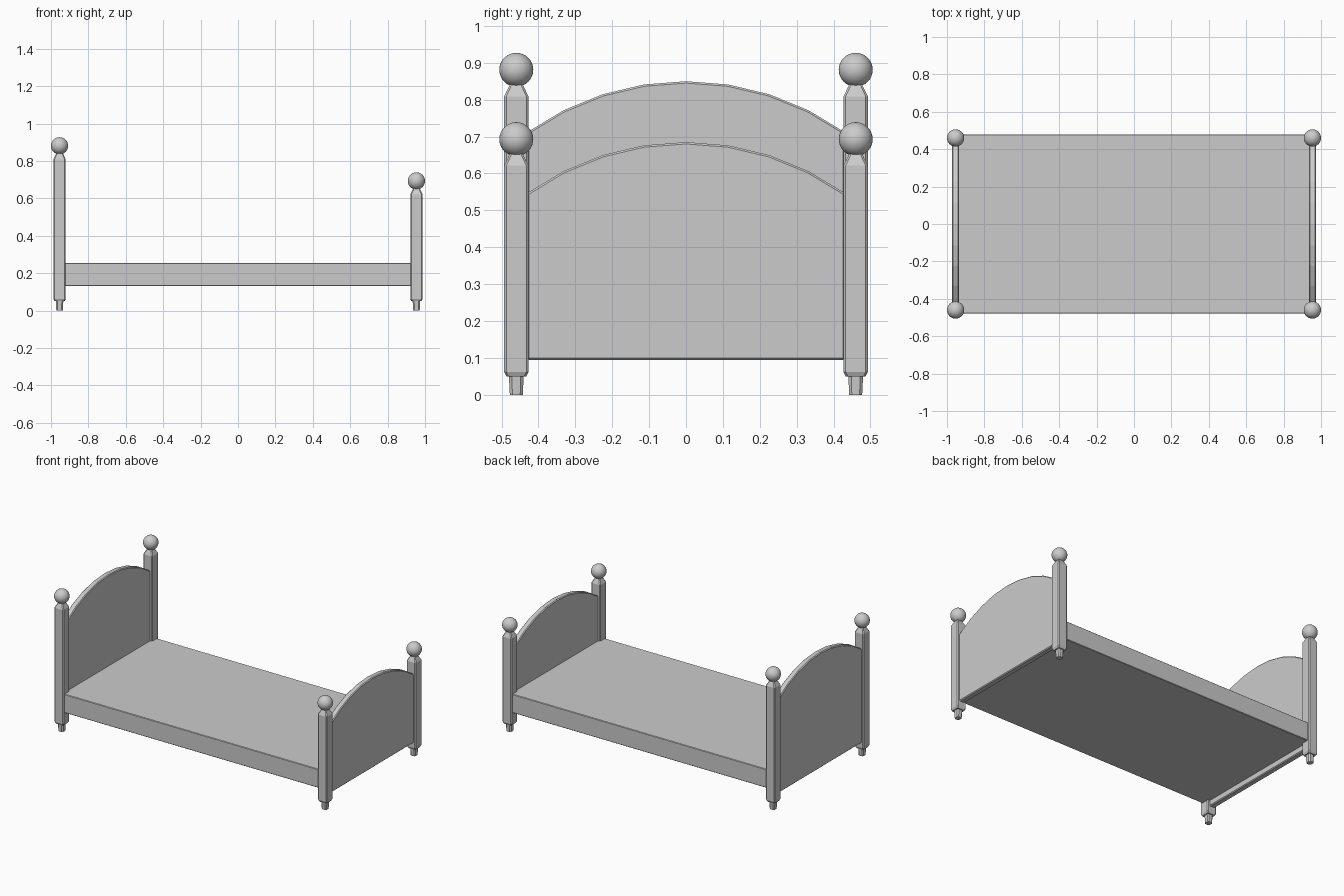
import bpy, bmesh
from math import sin, cos, asin, sqrt

if "Cube" in bpy.data.objects:
    bpy.data.objects.remove(bpy.data.objects["Cube"])

PX, PY = 0.954, 0.460      # post centres


def finish(name, bm, bevel=0.0, smooth=False):
    bmesh.ops.recalc_face_normals(bm, faces=bm.faces[:])
    mesh = bpy.data.meshes.new(name)
    bm.to_mesh(mesh)
    bm.free()
    ob = bpy.data.objects.new(name, mesh)
    bpy.context.collection.objects.link(ob)
    if smooth:
        for p in mesh.polygons:
            p.use_smooth = True
    if bevel:
        m = ob.modifiers.new("edge_bevel", 'BEVEL')
        m.width = bevel
        m.segments = 1
        m.limit_method = 'ANGLE'
        m.angle_limit = 0.9
    return ob


def ring(bm, x, y, z, h, c):
    # square of half width h with corners cut by c
    k = h - c
    pts = [(h, -k), (h, k), (k, h), (-k, h), (-h, k), (-h, -k), (-k, -h), (k, -h)]
    return [bm.verts.new((x + a, y + b, z)) for a, b in pts]


def post(name, x, y, ball_z):
    # square post with tapered foot and neck: (z, half width, corner cut)
    sh = ball_z - 0.072
    profile = [(0, 0.0175, 0.007), (0.05, 0.020, 0.008), (0.05, 0.027, 0.006),
               (0.062, 0.033, 0.006), (sh, 0.033, 0.006), (sh + 0.035, 0.016, 0.005)]
    bm = bmesh.new()
    rings = [ring(bm, x, y, *p) for p in profile]
    for a, b in zip(rings, rings[1:]):
        for i in range(8):
            j = (i + 1) % 8
            bm.faces.new((a[i], a[j], b[j], b[i]))
    bm.faces.new(rings[0][::-1])
    bm.faces.new(rings[-1])
    finish(name, bm)


def ball(name, x, y, z):
    bm = bmesh.new()
    bmesh.ops.create_uvsphere(bm, u_segments=32, v_segments=16, radius=0.046)
    bmesh.ops.translate(bm, verts=bm.verts[:], vec=(x, y, z))
    finish(name, bm, smooth=True)


def board(name, x, top):
    # arched panel, eight segments across the arch
    w, rise, n = 0.43, 0.138, 8
    r = (w * w + rise * rise) / (2 * rise)
    a = asin(w / r)
    pts = [(-w, 0.095), (w, 0.095)]
    for i in range(n + 1):
        t = a * (1 - 2 * i / n)
        pts.append((r * sin(t), top - r + r * cos(t)))
    bm = bmesh.new()
    f = bm.faces.new([bm.verts.new((x - 0.019, y, z)) for y, z in pts])
    ext = bmesh.ops.extrude_face_region(bm, geom=[f])
    vs = [v for v in ext['geom'] if isinstance(v, bmesh.types.BMVert)]
    bmesh.ops.translate(bm, verts=vs, vec=(0.038, 0, 0))
    finish(name, bm, bevel=0.005)


# headboard at -x, lower footboard at +x
for label, sx, ball_z, top in (("head", -1, 0.881, 0.850), ("foot", 1, 0.693, 0.685)):
    board(label + "board", sx * PX, top)
    for side, sy in (("front", -1), ("back", 1)):
        post(f"{label}_post_{side}", sx * PX, sy * PY, ball_z)
        ball(f"{label}_ball_{side}", sx * PX, sy * PY, ball_z)

# bed base
bm = bmesh.new()
bmesh.ops.create_cube(bm, size=1)
bmesh.ops.scale(bm, verts=bm.verts[:], vec=(1.89, 0.958, 0.122))
bmesh.ops.translate(bm, verts=bm.verts[:], vec=(0, 0, 0.193))
finish("bed_base", bm, bevel=0.003)
